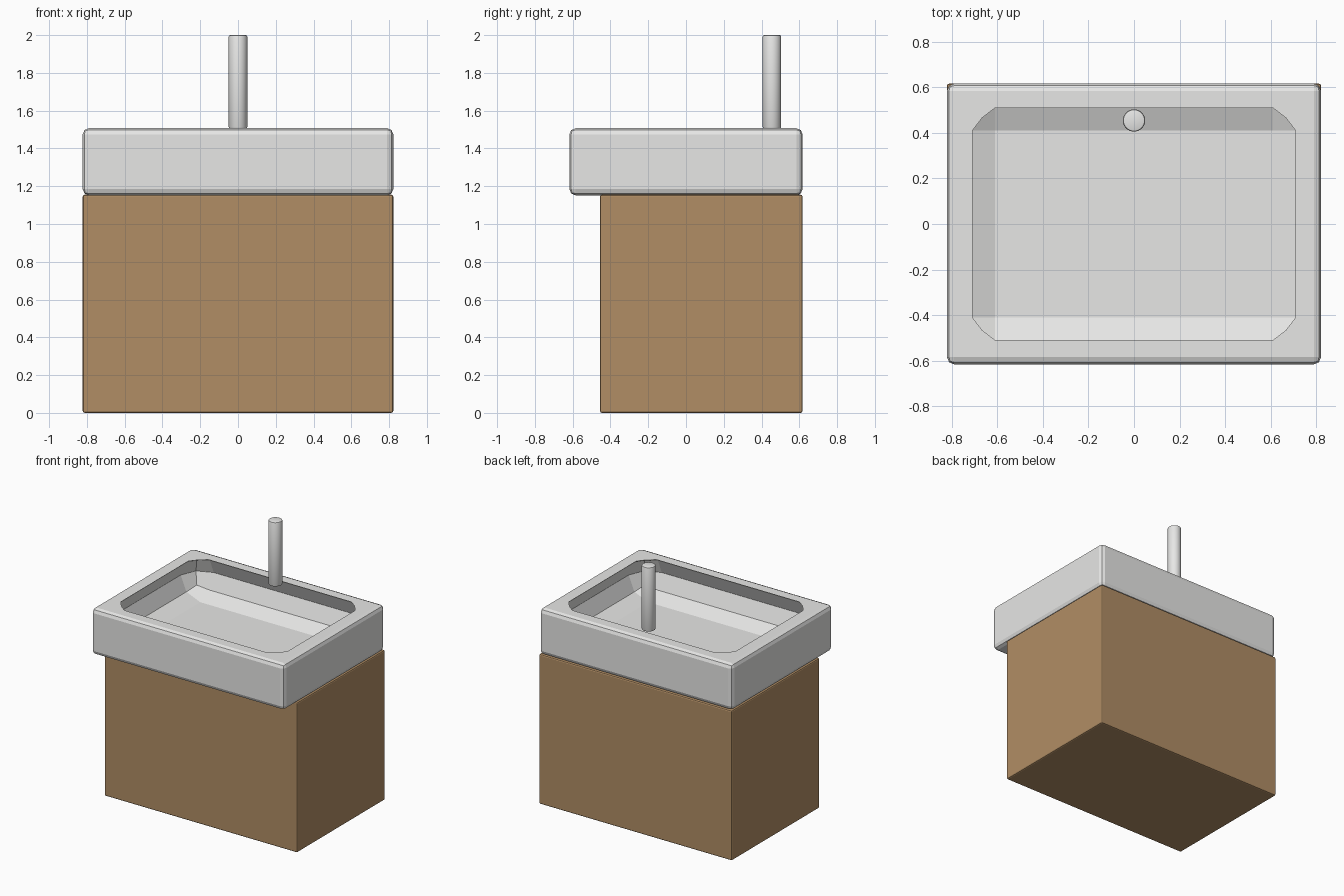
import bpy, bmesh, math
from mathutils import Vector

if "Cube" in bpy.data.objects:
    bpy.data.objects.remove(bpy.data.objects["Cube"])


def material(name, rgb):
    m = bpy.data.materials.new(name)
    m.diffuse_color = (*rgb, 1)
    m.use_nodes = True
    m.node_tree.nodes["Principled BSDF"].inputs["Base Color"].default_value = m.diffuse_color
    return m


ceramic = material("ceramic_grey", (0.8, 0.8, 0.79))
wood = material("wood_brown", (0.44, 0.27, 0.13))


def finish(name, bm, mat):
    bmesh.ops.recalc_face_normals(bm, faces=bm.faces)
    me = bpy.data.meshes.new(name)
    bm.to_mesh(me)
    bm.free()
    me.materials.append(mat)
    ob = bpy.data.objects.new(name, me)
    bpy.context.collection.objects.link(ob)
    return ob


def rounded_box(name, lo, hi, radius, segments, mat):
    lo, hi = Vector(lo), Vector(hi)
    bm = bmesh.new()
    bmesh.ops.create_cube(bm, size=1)
    for v in bm.verts:
        v.co = Vector([(lo[i] + hi[i]) / 2 + v.co[i] * (hi[i] - lo[i]) for i in range(3)])
    bmesh.ops.bevel(bm, geom=list(bm.edges), offset=radius, segments=segments,
                    profile=0.5, affect='EDGES')
    return finish(name, bm, mat)


# Cabinet, flush with the back of the basin
rounded_box("cabinet", (-0.822, -0.455, 0), (0.822, 0.617, 1.155), 0.01, 2, wood)

# Basin block with a rounded hollow that bulges under the rim
TOP = 1.507
basin = rounded_box("basin", (-0.822, -0.617, 1.152), (0.822, 0.617, TOP), 0.032, 2, ceramic)
R = 0.165                                            # rounding of the hollow
t = 0.1 / (0.7071 * R)                               # rim cuts the upper facet here
floor_z = TOP - R * (1.7071 + 0.2929 * (1 - t))
hollow = rounded_box("basin_hollow_cutter", (-0.61 - R, -0.41 - R, floor_z),
                     (0.61 + R, 0.41 + R, floor_z + 2.002 * R), R, 2, ceramic)
hollow.hide_render = True
hollow.hide_set(True)
cut = basin.modifiers.new("hollow", 'BOOLEAN')
cut.operation = 'DIFFERENCE'
cut.solver = 'EXACT'
cut.object = hollow

# Tap: plain upright pipe
bm = bmesh.new()
bmesh.ops.create_cone(bm, cap_ends=True, segments=32, radius1=0.049, radius2=0.049, depth=0.495)
rims = [e for e in bm.edges if abs(e.verts[0].co.z - e.verts[1].co.z) < 1e-4]
bmesh.ops.bevel(bm, geom=rims, offset=0.008, segments=2, profile=0.5, affect='EDGES')
bmesh.ops.translate(bm, verts=bm.verts, vec=(0, 0.455, 1.7525))
tap = finish("tap", bm, ceramic)
bpy.ops.object.select_all(action='DESELECT')
tap.select_set(True)
bpy.context.view_layer.objects.active = tap
bpy.ops.object.shade_smooth_by_angle(angle=math.radians(35))
